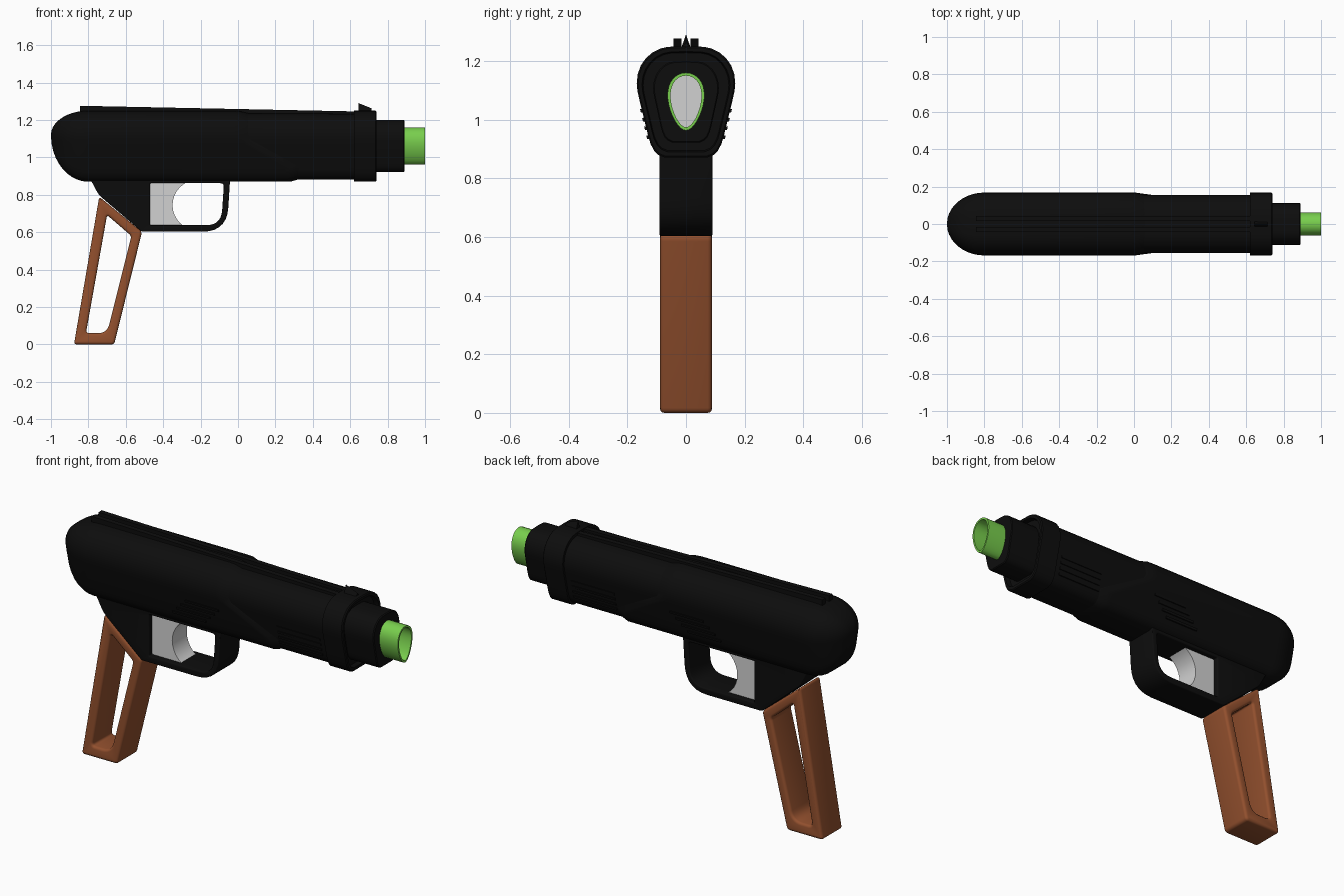
import bpy, bmesh, math
from mathutils import Vector

if "Cube" in bpy.data.objects:
    bpy.data.objects.remove(bpy.data.objects["Cube"])


def material(name, rgb):
    m = bpy.data.materials.new(name)
    m.use_nodes = True
    m.diffuse_color = (*rgb, 1)
    m.node_tree.nodes["Principled BSDF"].inputs["Base Color"].default_value = (*rgb, 1)
    return m


BLACK = material("black", (0.004, 0.004, 0.004))
BROWN = material("brown", (0.29, 0.08, 0.027))
GREEN = material("green", (0.19, 0.62, 0.075))
GREY = material("light grey", (0.64, 0.64, 0.64))


def finish(name, bm, mat, angle=35):
    bmesh.ops.remove_doubles(bm, verts=bm.verts, dist=0.0002)
    bmesh.ops.recalc_face_normals(bm, faces=bm.faces)
    mesh = bpy.data.meshes.new(name)
    bm.to_mesh(mesh)
    bm.free()
    mesh.materials.clear()
    mesh.materials.append(mat)
    for p in mesh.polygons:
        p.material_index = 0
    ob = bpy.data.objects.new(name, mesh)
    bpy.context.collection.objects.link(ob)
    bpy.ops.object.select_all(action="DESELECT")
    ob.select_set(True)
    bpy.context.view_layer.objects.active = ob
    bpy.ops.object.shade_smooth_by_angle(angle=math.radians(angle))
    return ob


def rounded(points, radius):
    """Polygon of (x, z[, radius]) corners with curved corners."""
    out, n = [], len(points)
    for i, p in enumerate(points):
        c = Vector(p[:2])
        r = p[2] if len(p) > 2 else radius
        a = Vector(points[i - 1][:2]) - c
        b = Vector(points[(i + 1) % n][:2]) - c
        if r <= 0:
            out.append(c)
            continue
        a, b = c + a.normalized() * r, c + b.normalized() * r
        for k in range(8):
            t = k / 7
            out.append(a * (1 - t) ** 2 + c * 2 * t * (1 - t) + b * t * t)
    return out


def prism(name, loops, half, mat, y=0.0, bevel=0.0):
    """Side outline (first loop) with holes (others), thickened along y."""
    cu = bpy.data.curves.new(name, "CURVE")
    cu.dimensions, cu.fill_mode = "2D", "BOTH"
    cu.extrude, cu.bevel_depth, cu.offset = half - bevel, bevel, -bevel
    cu.bevel_resolution = 2
    for loop in loops:
        sp = cu.splines.new("POLY")
        sp.points.add(len(loop) - 1)
        for q, c in zip(sp.points, loop):
            q.co = (c[0], c[1], 0, 1)
        sp.use_cyclic_u = True
    tmp = bpy.data.objects.new(name + "_curve", cu)
    bpy.context.collection.objects.link(tmp)
    mesh = bpy.data.meshes.new_from_object(tmp.evaluated_get(bpy.context.evaluated_depsgraph_get()))
    bpy.data.objects.remove(tmp)
    bm = bmesh.new()
    bm.from_mesh(mesh)
    bpy.data.meshes.remove(mesh)
    for v in bm.verts:
        v.co = (v.co.x, y - v.co.z, v.co.y)
    return finish(name, bm, mat)


# Half sections as (width 0..1, height 0..1), from top to bottom
SHELL = [(0, 1), (.36, .995), (.52, .98), (.68, .945), (.82, .89), (.92, .825), (.98, .75),
         (1, .67), (.985, .6), (.95, .53), (.77, .2), (.72, .125), (.65, .065), (.56, .025), (.42, 0), (0, 0)]
N = len(SHELL)
EGG = []
for i in range(N):
    t = math.pi * i / (N - 1)
    EGG.append((math.sin(t) * (1 + .25 * math.cos(t)) / 1.03, .5 + .5 * math.cos(t)))


def loft(name, stations, mat, cap_start=True, cap_end=True, shift=None):
    """Skin of sections (x, half width, bottom, top, shape) along x."""
    bm = bmesh.new()
    rings = []
    for x, hw, lo, hi, shape in stations:
        full = shape + [(-w, h) for w, h in shape[-2:0:-1]]
        rings.append([bm.verts.new((x + (shift(x, h) if shift else 0), w * hw, lo + h * (hi - lo)))
                      for w, h in full])
    for a, b in zip(rings, rings[1:]):
        for i in range(len(a)):
            j = (i + 1) % len(a)
            bm.faces.new((a[i], a[j], b[j], b[i]))
    if cap_start:
        bm.faces.new(rings[0])
    if cap_end:
        bm.faces.new(rings[-1])
    return finish(name, bm, mat)


# Rear shell: rounded tail, front edge sweeping forward along the underside
tail = []
for k in range(11):
    a = math.pi / 2 * (k + .3) / 10.3
    s = math.sin(a)
    tail.append((-.8 - .2 * math.cos(a), .168 * s, 1.12 - .25 * s, 1.12 + .13 * s, SHELL))


def sweep(x, h):
    return .27 * min(1, max(0, (.62 - h) / .42)) if x > -.05 else 0


loft("rear_shell", tail + [(-.02, .168, .87, 1.25, SHELL), (.01, .168, .87, 1.248, SHELL),
                           (.06, .154, .885, 1.236, SHELL)], BLACK, shift=sweep)

# Front shell, collar and barrel
loft("front_shell", [(-.1, .156, .882, 1.238, SHELL), (.66, .156, .882, 1.234, SHELL)], BLACK)
loft("front_collar", [(.62, .15, .89, 1.23, SHELL), (.62, .168, .87, 1.25, SHELL),
                      (.735, .168, .87, 1.25, SHELL), (.74, .163, .875, 1.245, SHELL),
                      (.74, .15, .89, 1.232, SHELL), (.715, .146, .894, 1.228, SHELL)], BLACK)
loft("barrel", [(.68, .112, .922, 1.2, SHELL), (.885, .112, .922, 1.2, SHELL),
                (.89, .108, .926, 1.196, SHELL), (.89, .058, .969, 1.156, EGG),
                (.79, .058, .969, 1.156, EGG)], BLACK)

# Hollow nozzle with a pale plug deep inside
loft("nozzle", [(.8, .063, .963, 1.16, EGG), (1, .063, .963, 1.16, EGG),
                (1, .053, .974, 1.15, EGG), (.8, .053, .974, 1.15, EGG)], GREEN, False, False)
loft("nozzle_plug", [(.795, .055, .972, 1.152, EGG), (.802, .055, .972, 1.152, EGG)], GREY)

# Sighting rails and front sight
for side, y in (("left", .029), ("right", -.029)):
    prism("top_rail_" + side, [[(-.845, 1.2), (-.845, 1.276), (.62, 1.246), (.62, 1.2)]], .014, BLACK, y)
bm = bmesh.new()
sight = [[bm.verts.new(c) for c in ((x, -.016, 1.245), (x, .016, 1.245), (x, 0, z))]
         for x, z in ((.645, 1.29), (.715, 1.262))]
for i in range(3):
    j = (i + 1) % 3
    bm.faces.new((sight[0][i], sight[0][j], sight[1][j], sight[1][i]))
for ring in sight:
    bm.faces.new(ring)
finish("front_sight", bm, BLACK)

# Slim ribs on the sloping sides
for side in (1, -1):
    for k in range(4):
        z = .94 + .03 * k
        for label, x, length, off in (("rear", -.2 + .03 * k, .2, .003), ("front", .46, .26, -.009)):
            bm = bmesh.new()
            bmesh.ops.create_cube(bm, size=1)
            y = .16 - (1.08 - z) * .235 + off
            for v in bm.verts:
                v.co = (x + v.co.x * length, side * (y + v.co.y * .008 + v.co.z * .0028), z + v.co.z * .012)
            finish(f"{label}_rib_{'left' if side > 0 else 'right'}_{k + 1}", bm, BLACK)

# Neck and trigger guard in one piece
neck = rounded([(-.8, .92, 0), (-.785, .875, 0), (-.745, .8, .02), (-.515, .603, .01),
                (-.06, .603, .13), (-.04, .92, 0)], 0)
opening = rounded([(-.47, .638), (-.09, .638, .08), (-.075, .862, .02), (-.47, .862)], .006)
prism("neck_and_guard", [neck, opening], .09, BLACK, bevel=.006)

# Trigger with concave front
arc = [(-.215 + .135 * math.cos(a), .745 + .135 * math.sin(a))
       for a in (math.radians(125 + 11 * k) for k in range(11))]
prism("trigger", [[(-.5, .63), (-.5, .87), (-.27, .87)] + arc + [(-.285, .63)]], .062, GREY)

# Open grip frame
grip = rounded([(-.742, .79), (-.513, .602), (-.662, 0), (-.877, 0)], .018)
window = rounded([(-.7, .692), (-.57, .58), (-.7, .06, .05), (-.813, .06, .02)], .015)
prism("grip", [grip, window], .088, BROWN, bevel=.014)
